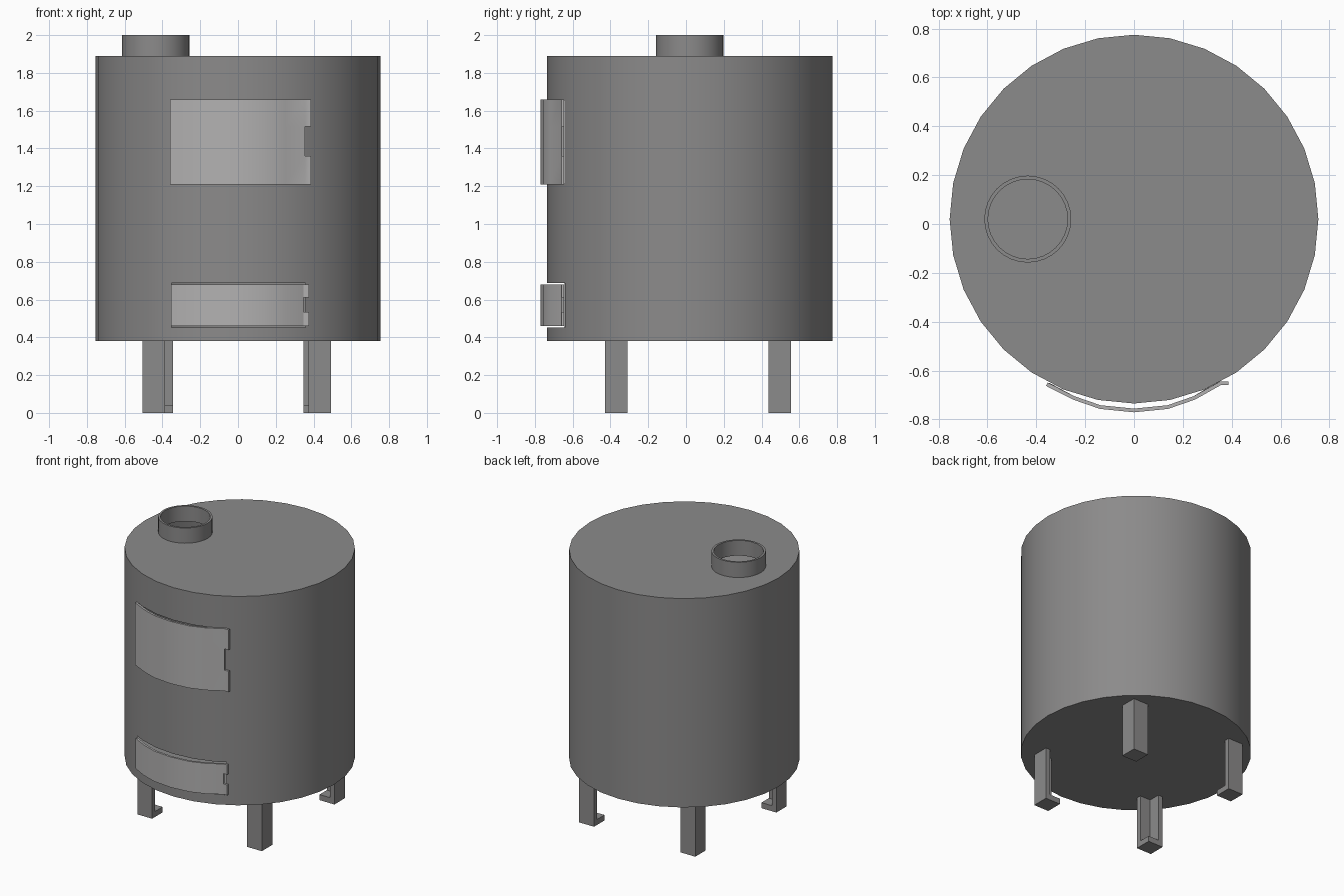
import bpy, bmesh, math
from mathutils import Vector

if "Cube" in bpy.data.objects:
    bpy.data.objects.remove(bpy.data.objects["Cube"])

CY, R, SIDES = 0.02, 0.755, 32          # body centre line, radius, facets
Z0, Z1, Z_TOP = 0.38, 1.89, 2.0         # body bottom, body top, flue top
FLUE_X, FLUE_OUT, FLUE_IN = -0.435, 0.178, 0.163


def material(name, value):
    mat = bpy.data.materials.new(name)
    mat.diffuse_color = (value, value * 0.985, value * 0.985, 1)
    mat.use_nodes = True
    mat.node_tree.nodes["Principled BSDF"].inputs["Base Color"].default_value = mat.diffuse_color
    return mat


STEEL = material("steel", 0.26)
DOOR_STEEL = material("door_steel", 0.45)


def finish(bm, name, mat, smooth=True, thickness=0):
    me = bpy.data.meshes.new(name)
    bm.to_mesh(me)
    bm.free()
    me.materials.append(mat)
    ob = bpy.data.objects.new(name, me)
    bpy.context.collection.objects.link(ob)
    bpy.ops.object.select_all(action='DESELECT')
    ob.select_set(True)
    bpy.context.view_layer.objects.active = ob
    if thickness:
        mod = ob.modifiers.new("thickness", 'SOLIDIFY')
        mod.thickness, mod.offset = thickness, -1
        bpy.ops.object.modifier_apply(modifier=mod.name)
    if smooth:
        bpy.ops.object.shade_smooth_by_angle(angle=math.radians(30))
    return ob


def ring(bm, cx, r, z):
    return [bm.verts.new((cx + r * math.cos(2 * math.pi * i / SIDES),
                          CY + r * math.sin(2 * math.pi * i / SIDES), z))
            for i in range(SIDES)]


def bridge(bm, a, b):
    for i in range(SIDES):
        j = (i + 1) % SIDES
        bm.faces.new((a[i], a[j], b[j], b[i]))


def cut_opening(bm, x0, x1, z0, z1):
    # slice the front wall along the four sides, then remove what lies inside
    for co, no in (((x0, 0, 0), (1, 0, 0)), ((x1, 0, 0), (1, 0, 0)),
                   ((0, 0, z0), (0, 0, 1)), ((0, 0, z1), (0, 0, 1))):
        faces = [f for f in bm.faces
                 if abs(f.normal.z) < 0.5 and f.calc_center_median().y < -0.5]
        geom = set(faces)
        for f in faces:
            geom.update(f.edges, f.verts)
        bmesh.ops.bisect_plane(bm, geom=list(geom), dist=1e-5,
                               plane_co=co, plane_no=no)
    inside = []
    for f in bm.faces:
        c = f.calc_center_median()
        if abs(f.normal.z) < 0.5 and c.y < -0.5 and x0 < c.x < x1 and z0 < c.z < z1:
            inside.append(f)
    bmesh.ops.delete(bm, geom=inside, context='FACES')


# Hollow single-skin drum with a flue hole and two door openings
bm = bmesh.new()
bottom, top = ring(bm, 0, R, Z0), ring(bm, 0, R, Z1)
bm.faces.new(bottom[::-1])
bridge(bm, bottom, top)
bridge(bm, top, ring(bm, FLUE_X, FLUE_IN, Z1))
bm.normal_update()
cut_opening(bm, -0.355, 0.352, 1.215, 1.655)
bm.normal_update()
cut_opening(bm, -0.352, 0.357, 0.452, 0.688)
finish(bm, "stove_body", STEEL)

# Flue collar
bm = bmesh.new()
rings = [ring(bm, FLUE_X, r, z) for r, z in
         ((FLUE_OUT, Z1), (FLUE_OUT, Z_TOP), (FLUE_IN, Z_TOP), (FLUE_IN, Z1))]
for a, b in zip(rings, rings[1:]):
    bridge(bm, a, b)
finish(bm, "flue_collar", STEEL)


# Curved doors with a notched flange on the right
def door(name, left, bend, right, z0, n0, n1, z1):
    path = [(left, -0.663), (-0.25, -0.719), (-0.14, -0.757), (0, -0.771),
            (0.14, -0.757), (0.25, -0.719), (bend, -0.66), (right, -0.66)]
    levels = (z0, n0, n1, z1)
    bm = bmesh.new()
    grid = [[bm.verts.new((x, y, z)) for z in levels] for x, y in path]
    for i in range(len(path) - 1):
        for k in range(3):
            if i == len(path) - 2 and k == 1:
                continue                 # latch notch
            bm.faces.new((grid[i][k], grid[i + 1][k],
                          grid[i + 1][k + 1], grid[i][k + 1]))
    finish(bm, name, DOOR_STEEL, thickness=0.015)


door("fire_door", -0.36, 0.355, 0.387, 1.21, 1.36, 1.515, 1.66)
door("ash_door", -0.355, 0.348, 0.375, 0.46, 0.535, 0.61, 0.68)


# Angle-iron legs with the corner pointing outward and a square foot plate
def leg(name, x, y, w=0.119, t=0.035, foot=0.04):
    sx, sy = math.copysign(1, x), math.copysign(1, y)
    bm = bmesh.new()

    def prism(points, z0, z1):
        lo = [bm.verts.new((x - sx * u, y - sy * v, z0)) for u, v in points]
        face = bm.faces.new(lo)
        ext = bmesh.ops.extrude_face_region(bm, geom=[face], use_keep_orig=True)
        for v in ext["geom"]:
            if isinstance(v, bmesh.types.BMVert):
                v.co.z = z1

    prism([(0, 0), (w, 0), (w, t), (t, t), (t, w), (0, w)], foot, Z0)
    prism([(0, 0), (w, 0), (w, w), (0, w)], 0, foot)
    bmesh.ops.recalc_face_normals(bm, faces=bm.faces)
    finish(bm, name, STEEL, smooth=False)


leg("front_left_leg", -0.505, -0.43)
leg("front_right_leg", 0.492, -0.43)
leg("back_left_leg", -0.463, 0.555)
leg("back_right_leg", 0.466, 0.555)
